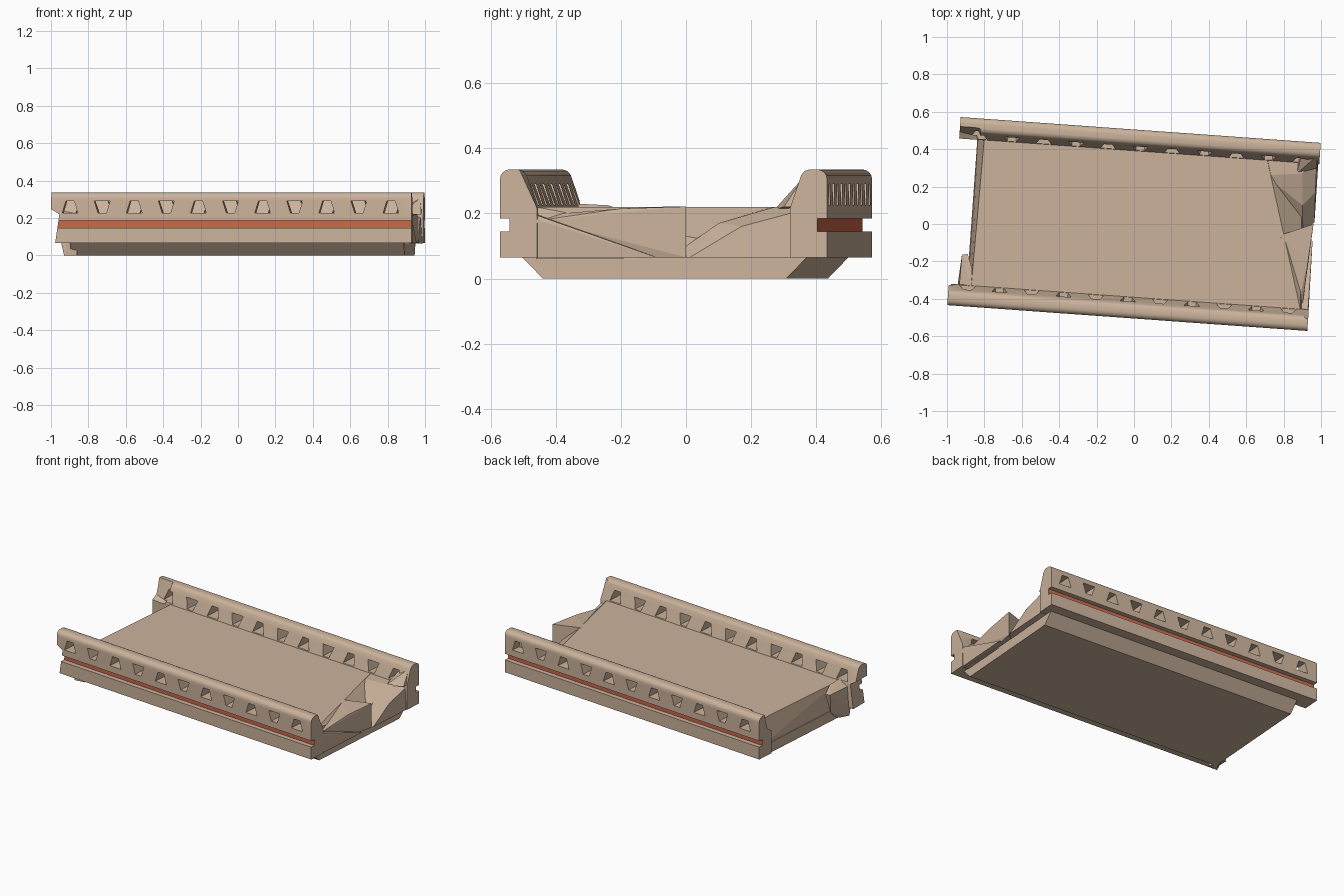
import bpy, bmesh, math
from mathutils import Matrix, Vector

default = bpy.data.objects.get("Cube")
if default:
    bpy.data.objects.remove(default, do_unlink=True)

TURN = Matrix.Rotation(math.radians(-4.1), 4, 'Z')
HALF_L, HALF_W = 0.965, 0.504


def material(name, rgb):
    m = bpy.data.materials.new(name)
    m.use_nodes = True
    m.diffuse_color = (*rgb, 1)
    m.node_tree.nodes["Principled BSDF"].inputs["Base Color"].default_value = (*rgb, 1)
    return m


STONE = material("beige stone", (0.60, 0.45, 0.33))
STRIPE = material("orange stripe", (0.60, 0.14, 0.07))


def finish(bm, name):
    bmesh.ops.recalc_face_normals(bm, faces=bm.faces)
    mesh = bpy.data.meshes.new(name)
    bm.to_mesh(mesh)
    bm.free()
    ob = bpy.data.objects.new(name, mesh)
    bpy.context.collection.objects.link(ob)
    mesh.materials.append(STONE)
    mesh.materials.append(STRIPE)
    return ob


def add_hull(bm, points, matrix=Matrix()):
    verts = [bm.verts.new(matrix @ Vector(p)) for p in points]
    res = bmesh.ops.convex_hull(bm, input=verts)
    spare = {g for g in res["geom_interior"] + res["geom_unused"]
             if isinstance(g, bmesh.types.BMVert)}
    bmesh.ops.delete(bm, geom=list(spare), context='VERTS')


def hull(name, points, matrix=Matrix()):
    bm = bmesh.new()
    add_hull(bm, points, matrix)
    bmesh.ops.dissolve_limit(bm, angle_limit=0.02, verts=bm.verts, edges=bm.edges)
    return finish(bm, name)


def carve(ob, cutter):
    cutter.hide_render = True
    mod = ob.modifiers.new("cut", 'BOOLEAN')
    mod.operation, mod.solver, mod.object = 'DIFFERENCE', 'EXACT', cutter
    bpy.context.view_layer.objects.active = ob
    bpy.ops.object.modifier_apply(modifier=mod.name)
    bpy.data.objects.remove(cutter, do_unlink=True)


# Side wall section: (inset from the outer face, height), with stripe groove
profile = [(0, .065), (0, .145), (.03, .145), (.03, .185), (0, .185), (0, .305)]
profile += [(.03 - .03 * math.cos(a), .305 + .03 * math.sin(a))
            for a in (math.radians(d) for d in (22, 45, 68, 90))]
profile += [(.055, .335), (.07, .33), (.08, .318), (.115, .215), (.115, .065)]


def side_wall(name, turn):
    bm = bmesh.new()
    ends = [[bm.verts.new((x, d - HALF_W, z)) for d, z in profile]
            for x in (-HALF_L, HALF_L)]
    n = len(profile)
    for i in range(n):
        j = (i + 1) % n
        f = bm.faces.new((ends[0][i], ends[0][j], ends[1][j], ends[1][i]))
        f.material_index = 1 if i == 2 else 0
    bm.faces.new(ends[0])
    bm.faces.new(ends[1])
    bm.transform(turn)
    wall = finish(bm, name)

    # Row of alternating trapezoid openings
    bm = bmesh.new()
    for i in range(11):
        x = -.864 + .172 * i
        low, high = (.042, .022) if i % 2 == 0 else (.022, .042)
        add_hull(bm, [(x + s * w, y, z) for s in (-1, 1) for y in (-.6, -.3)
                      for w, z in ((low, .226), (high, .29))], turn)
    carve(wall, finish(bm, "opening_cutter"))
    return wall


front_wall = side_wall("front_wall", TURN)
back_wall = side_wall("back_wall", TURN @ Matrix.Rotation(math.pi, 4, 'Z'))

# Broken wall ends
carve(front_wall, hull("end_cutter", [
    (x, y, z) for y in (-.52, -.26)
    for x, z in ((-1.05, .05), (-.98, .05), (-.955, .22), (-1.005, .25), (-1.05, .25))]))
carve(front_wall, hull("end_cutter", [
    (.80, -.44, .36), (.83, -.42, .21), (.95, -.53, .36), (.95, -.455, .2),
    (.95, -.38, .36), (.95, -.38, .2)]))
carve(back_wall, hull("end_cutter", [
    (-.97, .53, .36), (-.82, .52, .36), (-.79, .42, .36), (-.97, .40, .36),
    (-.96, .50, .24), (-.84, .47, .22), (-.96, .40, .18), (-.83, .40, .2)]))

for wall in (front_wall, back_wall):
    bpy.ops.object.select_all(action='DESELECT')
    wall.select_set(True)
    bpy.context.view_layer.objects.active = wall
    bpy.ops.object.shade_smooth_by_angle(angle=math.radians(32))

# Deck with slanted ends
hull("deck", [
    (-.80, .46, .22), (-.87, -.33, .22), (.89, -.46, .22), (.78, -.06, .22),
    (.70, .26, .22), (.70, .40, .22),
    (-.835, .46, .06), (-.89, -.34, .06), (.92, -.46, .06), (.90, -.05, .06),
    (.90, .36, .06)])

# Tapered underside
hull("base", [(x, s * y, z) for s in (-1, 1) for x in (-.868, .92)
              for y, z in ((.375, 0), (.439, .066))], TURN)

# Broken slabs along the right end
hull("broken_slab", [
    (.78, -.06, .221), (.96, 0, .221), (.93, -.2, .215), (.89, -.38, .2),
    (.96, 0, .065), (.90, -.05, .065), (.94, -.1, .065), (.85, -.40, .1),
    (.90, -.44, .18)])
hull("broken_ledge", [
    (.925, -.52, .065), (.955, -.09, .065), (.93, -.46, .195), (.93, -.52, .2),
    (.85, -.46, .2), (.85, -.1, .065)])
hull("back_rubble", [
    (.70, .26, .219), (.90, .27, .219), (.90, .10, .17), (.965, .01, .064),
    (.90, -.05, .064), (.98, .39, .219), (.72, .40, .219), (.99, .40, .064),
    (.97, .17, .16)])
hull("wall_shard", [
    (.87, .27, .21), (.98, .30, .22), (.975, .36, .31), (.90, .38, .28),
    (.99, .39, .22), (.88, .37, .21)])

# Broken chunk at the left front corner
hull("left_chunk", [
    (-.92, -.165, .2), (-.89, -.16, .2), (-.865, -.24, .225), (-.87, -.34, .23),
    (-.935, -.34, .2), (-.90, -.2, .065), (-.945, -.34, .065),
    (-.93, -.35, 0), (-.89, -.28, 0), (-.86, -.34, 0)])
